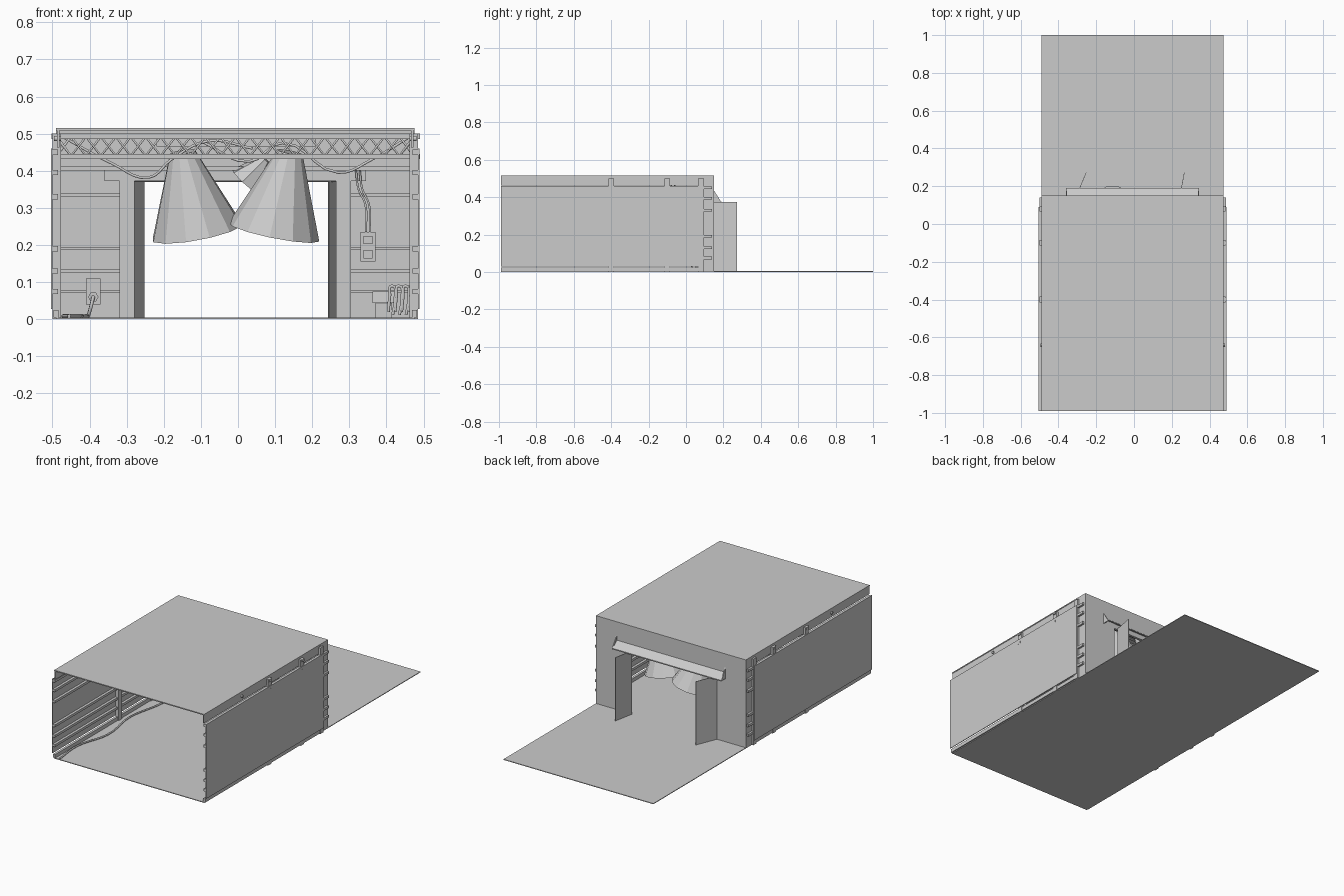
import bpy, math
from mathutils import Vector

cube = bpy.data.objects.get("Cube")
if cube:
    bpy.data.objects.remove(cube, do_unlink=True)

grey = bpy.data.materials.new("plain_grey")
grey.use_nodes = True
grey.diffuse_color = (0.6, 0.6, 0.6, 1)
grey.node_tree.nodes["Principled BSDF"].inputs["Base Color"].default_value = (0.6, 0.6, 0.6, 1)

MID = -0.0075            # centre line of the room
LEFT, RIGHT = 0.475, -0.49
FRONT, BACK = -0.99, 0.15


def mesh(name, verts, faces):
    me = bpy.data.meshes.new(name)
    me.from_pydata(verts, [], faces)
    me.materials.append(grey)
    ob = bpy.data.objects.new(name, me)
    bpy.context.collection.objects.link(ob)
    return ob


def box(name, x, y, z):
    """Box from (min, max) pairs."""
    verts = [(a, b, c) for a in x for b in y for c in z]
    return mesh(name, verts, [(0, 1, 3, 2), (4, 6, 7, 5), (0, 4, 5, 1),
                              (2, 3, 7, 6), (0, 2, 6, 4), (1, 5, 7, 3)])


def tube(name, points, radius, smooth=True):
    """Round cable or bar through points."""
    cu = bpy.data.curves.new(name, "CURVE")
    cu.dimensions = "3D"
    cu.bevel_depth, cu.bevel_resolution = radius, 1
    cu.resolution_u = 5
    cu.use_fill_caps = True
    sp = cu.splines.new("BEZIER" if smooth else "POLY")
    pts = sp.bezier_points if smooth else sp.points
    pts.add(len(points) - 1)
    for p, co in zip(pts, points):
        if smooth:
            p.co = co
            p.handle_left_type = p.handle_right_type = "AUTO"
        else:
            p.co = (*co, 1)
    cu.materials.append(grey)
    ob = bpy.data.objects.new(name, cu)
    bpy.context.collection.objects.link(ob)
    return ob


def cone(name, top, base, r1, r2, sides):
    """Open faceted cone between two points."""
    top, base = Vector(top), Vector(base)
    turn = (base - top).to_track_quat("Z", "Y")
    verts = []
    for centre, r in ((top, r1), (base, r2)):
        for i in range(sides):
            a = math.tau * i / sides
            verts.append(centre + turn @ Vector((r * math.cos(a), r * math.sin(a), 0)))
    faces = [(i, (i + 1) % sides, sides + (i + 1) % sides, sides + i) for i in range(sides)]
    return mesh(name, verts, faces + [tuple(reversed(range(sides)))])


# Floor and roof
box("floor", (RIGHT, LEFT), (FRONT, 1), (0, 0.004))
box("roof", (RIGHT, LEFT), (FRONT, BACK), (0.509, 0.515))

# Side walls, mirrored about the centre line
for s, tag in ((1, "left"), (-1, "right")):
    def across(a, b):
        return tuple(sorted((MID + s * a, MID + s * b)))
    box(tag + "_wall_panel", across(0.493, 0.497), (FRONT, 0.09), (0.028, 0.46))
    box(tag + "_roof_fascia", across(0.474, 0.48), (FRONT, BACK), (0.462, 0.512))
    box(tag + "_bottom_rail", across(0.476, 0.49), (FRONT, 0.09), (0.004, 0.025))
    box(tag + "_corner_wall", across(0.478, 0.4825), (0.08, BACK), (0, 0.515))
    for z in (0.075, 0.13, 0.19, 0.33, 0.395, 0.45):
        box(tag + "_wall_batten", across(0.478, 0.494), (FRONT, BACK - 0.01), (z - 0.007, z + 0.007))
    for y in (-0.4, -0.1, 0.08):
        box(tag + "_wall_post", across(0.47, 0.492), (y - 0.015, y + 0.015), (0, 0.5))
    tube(tag + "_wall_bolt", [(MID + s * 0.47, -0.64, 0.487), (MID + s * 0.488, -0.64, 0.487)], 0.008, False)

    # Back wall beside the doorway, with its battens and jamb
    box(tag + "_back_wall", across(0.272, 0.4825), (0.145, BACK), (0, 0.405))
    for z in (0.075, 0.13, 0.19, 0.335):
        box(tag + "_back_batten", across(0.31, 0.48), (0.138, 0.146), (z - 0.004, z + 0.004))
    box(tag + "_door_jamb", across(0.272, 0.312), (0.13, 0.146), (0, 0.4))

    # Triangular canopy bracket
    x0, x1 = across(0.347, 0.3525)
    mesh(tag + "_canopy_bracket",
         [(x, y, z) for x in (x0, x1) for y, z in ((BACK, 0.435), (BACK, 0.372), (0.19, 0.372))],
         [(0, 1, 2), (3, 5, 4), (0, 3, 4, 1), (1, 4, 5, 2), (2, 5, 3, 0)])

box("back_wall_top", (RIGHT, LEFT), (0.145, BACK), (0.4, 0.515))
box("inner_lintel", (-0.36, 0.345), (0.132, 0.146), (0.372, 0.4))

# Sloped canopy over the doorway
mesh("canopy", [(x, y, z) for x in (-0.36, 0.345)
                for y, z in ((BACK, 0.408), (0.19, 0.376), (0.19, 0.37), (BACK, 0.398))],
     [(0, 1, 2, 3), (4, 7, 6, 5), (0, 4, 5, 1), (1, 5, 6, 2), (2, 6, 7, 3), (3, 7, 4, 0)])

# Open door leaves
for tag, xa, xb in (("right", -0.305, -0.255), ("left", 0.242, 0.265)):
    mesh(tag + "_door_leaf",
         [(x + t, y, z) for t in (0, 0.003) for x, y in ((xa, BACK), (xb, 0.272)) for z in (0.004, 0.373)],
         [(0, 2, 3, 1), (4, 5, 7, 6), (0, 1, 5, 4), (2, 6, 7, 3), (1, 3, 7, 5), (0, 4, 6, 2)])

# Lattice trusses under the roof
BAYS = 12
for n, y in enumerate((-0.4, -0.1)):
    for z in (0.438, 0.493):
        box("truss_chord", (RIGHT - 0.013, LEFT + 0.015), (y - 0.01, y + 0.01), (z - 0.007, z + 0.007))
    pitch = (LEFT - RIGHT) / BAYS
    pts = []
    for i in range(BAYS * 2 + 1):
        low = (i + n) % 2
        pts.append((RIGHT + i * pitch / 2, y, 0.44 if low else 0.492))
    tube("truss_lattice", pts, 0.005, False)
box("rear_beam", (RIGHT, LEFT), (0.09, 0.11), (0.4, 0.412))
box("roof_tray", (-0.22, 0.21), (-0.02, 0.0), (0.465, 0.49))

# Faceted lamp cones hanging from the truss
cone("left_lamp_cone", (0.14, 0.0, 0.45), (0.097, 0.03, 0.235), 0.035, 0.125, 12)
cone("right_lamp_cone", (-0.15, 0.04, 0.45), (-0.11, 0.08, 0.235), 0.035, 0.125, 12)
cone("small_lamp_cone", (0.075, 0.1, 0.43), (0.02, 0.11, 0.37), 0.015, 0.05, 8)

# Slack cables along the ceiling
tube("right_ceiling_cable", [(-0.47, -0.08, 0.49), (-0.34, -0.08, 0.42), (-0.24, -0.08, 0.382),
                             (-0.18, -0.08, 0.43), (-0.08, -0.08, 0.48), (0.04, -0.08, 0.46)], 0.004)
tube("left_ceiling_cable", [(-0.1, -0.06, 0.48), (0.03, -0.06, 0.425), (0.12, -0.06, 0.475),
                            (0.27, -0.06, 0.395), (0.36, -0.06, 0.43), (0.46, -0.06, 0.49)], 0.004)

# Wall socket with a floor cable, right side
box("right_socket_plate", (-0.41, -0.37), (0.13, 0.144), (0.04, 0.11))
tube("right_plug", [(-0.39, 0.11, 0.06), (-0.39, 0.134, 0.06)], 0.014, False)
tube("floor_cable", [(-0.39, 0.11, 0.06), (-0.4, 0.06, 0.02), (-0.41, -0.11, 0.009),
                     (-0.45, -0.35, 0.009), (-0.42, -0.6, 0.009), (-0.47, -0.8, 0.009),
                     (-0.455, -0.99, 0.009)], 0.005)

# Double socket with a rising cable, left side
box("left_socket_plate", (0.33, 0.37), (0.13, 0.144), (0.155, 0.235))
for z in (0.175, 0.213):
    box("socket_face", (0.338, 0.362), (0.124, 0.131), (z - 0.011, z + 0.011))
for dx in (0, 0.01):
    tube("rising_cable", [(0.345 + dx, 0.128, 0.235), (0.343 + dx, 0.128, 0.31),
                          (0.325 + dx, 0.128, 0.35), (0.318 + dx, 0.12, 0.4)], 0.003)

# Small fixture on the left wall
box("wall_fixture", (0.464, 0.474), (-0.28, -0.24), (0.2, 0.31))
tube("fixture_pipe", [(0.478, -0.26, 0.3), (0.468, -0.26, 0.26), (0.478, -0.26, 0.21)], 0.006)

# Gabled box and coiled hoses in the left corner
box("corner_box", (0.37, 0.415), (0.05, 0.11), (0.004, 0.045))
mesh("corner_box_lid", [(x, y, z) for x in (0.362, 0.42) for y, z in ((0.04, 0.043), (0.12, 0.043), (0.08, 0.075))],
     [(0, 2, 1), (3, 4, 5), (0, 1, 4, 3), (1, 2, 5, 4), (2, 0, 3, 5)])
for i in range(4):
    x = 0.405 + i * 0.018
    tube("hose_loop", [(x, 0.03, 0.02), (x + 0.004, 0.03, 0.06), (x + 0.01, 0.03, 0.09),
                       (x + 0.018, 0.03, 0.05), (x + 0.012, 0.03, 0.012)], 0.0045)
